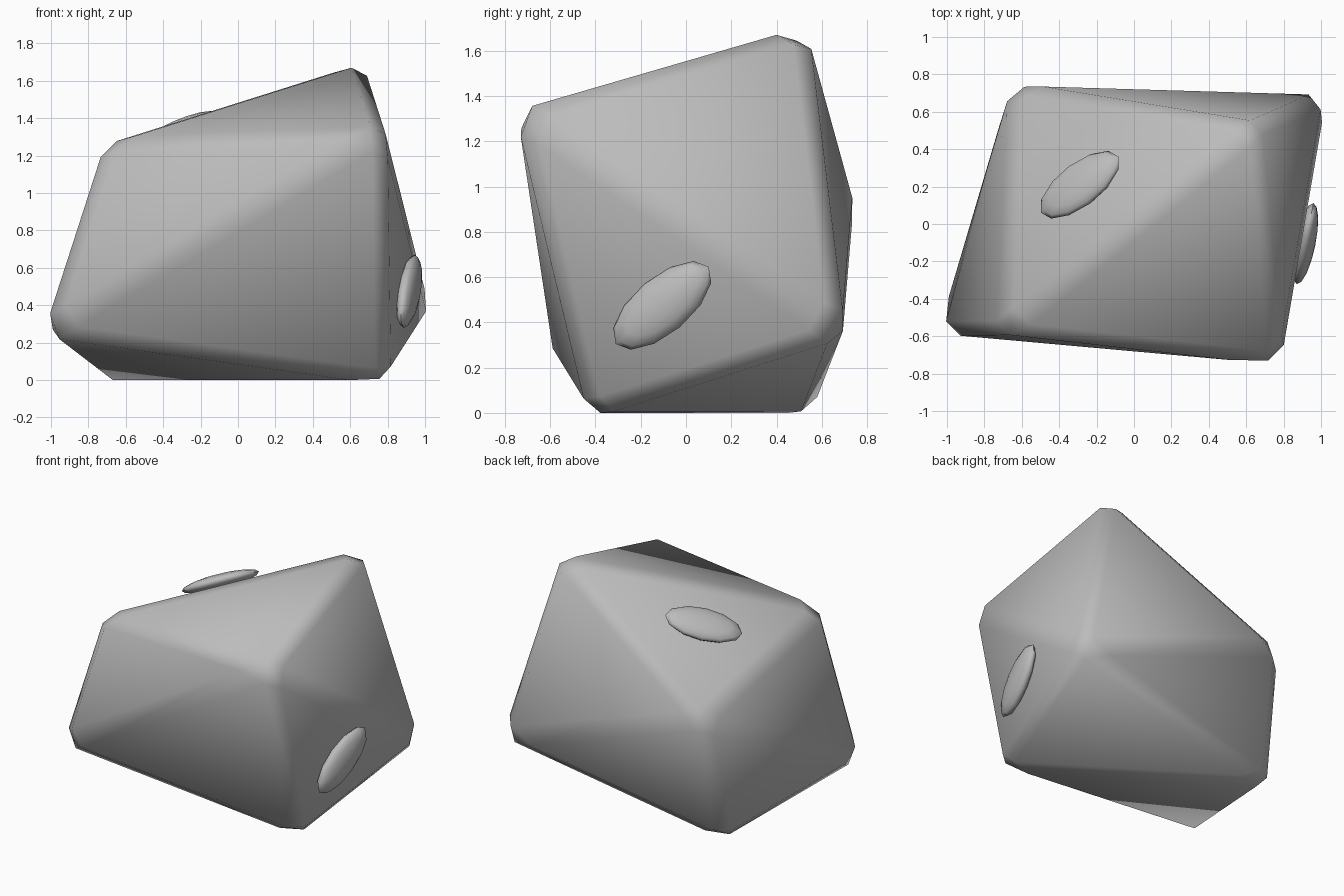
import bpy, bmesh
from mathutils import Vector, Matrix

if "Cube" in bpy.data.objects:
    bpy.data.objects.remove(bpy.data.objects["Cube"])

stone = bpy.data.materials.new("stone_grey")
stone.use_nodes = True
stone.diffuse_color = (0.5, 0.5, 0.5, 1)
stone.node_tree.nodes["Principled BSDF"].inputs["Base Color"].default_value = (0.5, 0.5, 0.5, 1)


def finish(name, bm, angle):
    mesh = bpy.data.meshes.new(name)
    bm.to_mesh(mesh)
    bm.free()
    mesh.materials.append(stone)
    obj = bpy.data.objects.new(name, mesh)
    bpy.context.collection.objects.link(obj)
    bpy.ops.object.select_all(action="DESELECT")
    obj.select_set(True)
    bpy.context.view_layer.objects.active = obj
    bpy.ops.object.shade_smooth_by_angle(angle=angle)


def wrap(points):
    """Convex skin around the points."""
    bm = bmesh.new()
    for p in points:
        bm.verts.new(p)
    hull = bmesh.ops.convex_hull(bm, input=bm.verts[:])
    spare = {g for g in hull["geom_interior"] + hull["geom_unused"] if isinstance(g, bmesh.types.BMVert)}
    bmesh.ops.delete(bm, geom=list(spare), context="VERTS")
    bmesh.ops.recalc_face_normals(bm, faces=bm.faces[:])
    return bm


# Boulder: eight corners, every ridge between them chamfered
upper = [(0.665, 0.535, 1.70), (0.785, -0.755, 1.325), (-0.715, -0.585, 1.265), (-0.65, 0.75, 0.92)]
lower = [(1.035, 0.70, 0.33), (0.805, -0.43, -0.03), (-1.05, -0.59, 0.23), (-0.71, 0.56, -0.03)]
rough = wrap(upper + lower)
bmesh.ops.bevel(rough, geom=rough.edges[:], offset=0.07, segments=1, affect="EDGES")
boulder = wrap([v.co.copy() for v in rough.verts])
rough.free()
low = min(v.co.z for v in boulder.verts)
bmesh.ops.translate(boulder, verts=boulder.verts[:], vec=(0, 0, -low))
finish("boulder", boulder, 1.0)


# Flat pebbles lying along the boulder's faces
def pebble(name, centre, along, normal, size):
    n = Vector(normal).normalized()
    a = Vector(along)
    a = (a - n * a.dot(n)).normalized()
    turn = Matrix((a, n.cross(a), n)).transposed().to_4x4()
    bm = bmesh.new()
    bmesh.ops.create_uvsphere(bm, u_segments=12, v_segments=8, radius=1)
    bm.transform(Matrix.Translation(centre) @ turn @ Matrix.Diagonal((*size, 1)))
    finish(name, bm, 1.2)


pebble("top_pebble", (-0.29, 0.21, 1.34), (0.43, 0.34, 0.19), (-0.47, 0.26, 0.84), (0.265, 0.13, 0.05))
pebble("side_pebble", (0.915, -0.105, 0.475), (0.15, 0.76, 0.63), (0.98, -0.2, 0), (0.27, 0.125, 0.055))
